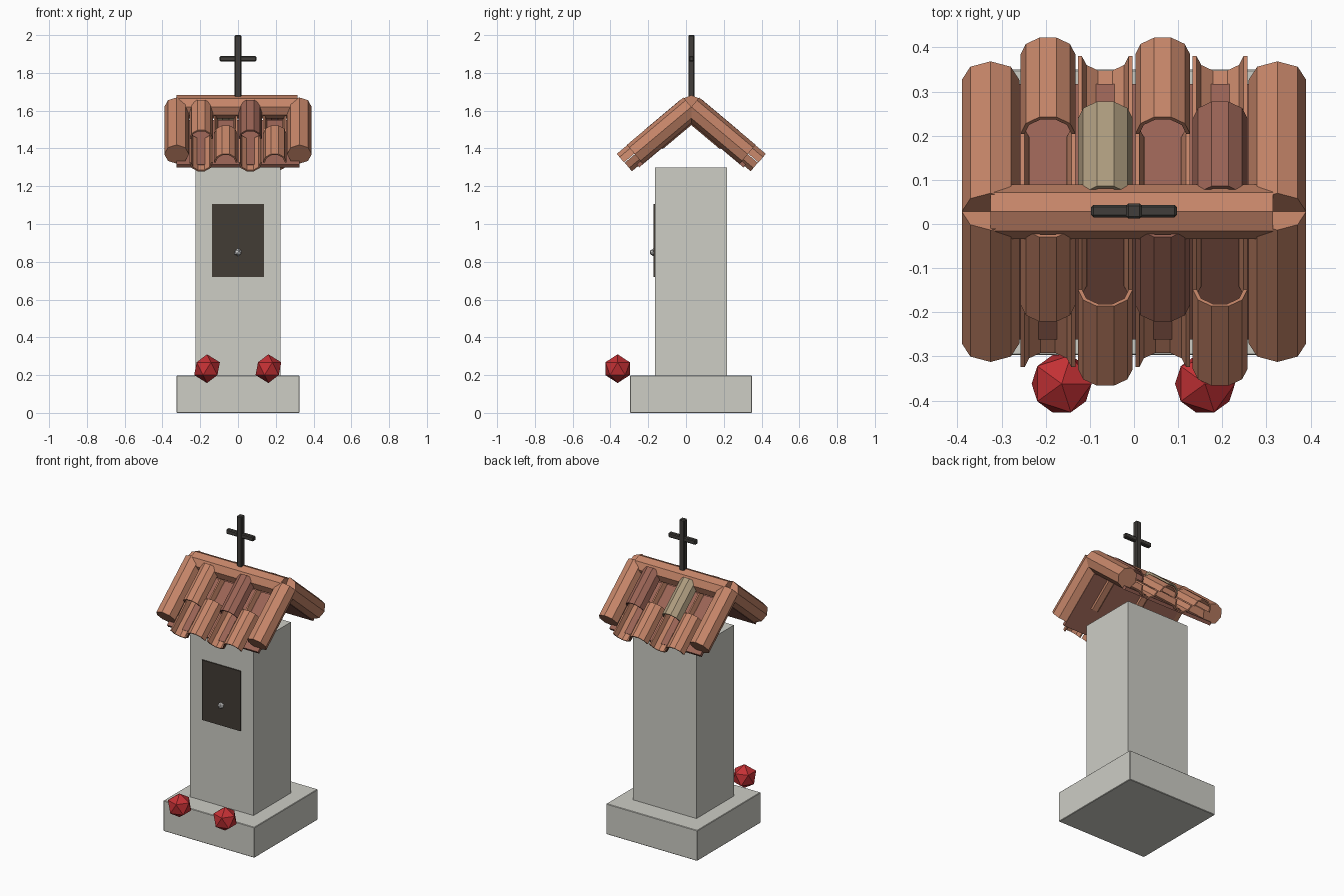
import bpy, bmesh
from math import radians, cos, sin, pi
from mathutils import Matrix, Vector

cube = bpy.data.objects.get("Cube")
if cube:
    bpy.data.objects.remove(cube, do_unlink=True)


def material(name, r, g, b):
    m = bpy.data.materials.new(name)
    m.use_nodes = True
    m.diffuse_color = (r, g, b, 1)
    bsdf = m.node_tree.nodes["Principled BSDF"]
    bsdf.inputs["Base Color"].default_value = (r, g, b, 1)
    bsdf.inputs["Roughness"].default_value = 0.8
    return m


STONE = material("pale stone", 0.61, 0.61, 0.56)
CLAY = material("terracotta", 0.56, 0.235, 0.14)
DARK_CLAY = material("dark clay", 0.32, 0.125, 0.09)
BEIGE = material("weathered clay", 0.42, 0.33, 0.21)
IRON = material("dark iron", 0.052, 0.048, 0.043)
DOOR = material("dark door", 0.055, 0.045, 0.036)
RED = material("red glass", 0.55, 0.03, 0.035)
METAL = material("light metal", 0.6, 0.6, 0.6)


def finish(name, bm, mat):
    bmesh.ops.recalc_face_normals(bm, faces=bm.faces)
    mesh = bpy.data.meshes.new(name)
    bm.to_mesh(mesh)
    bm.free()
    mesh.materials.append(mat)
    obj = bpy.data.objects.new(name, mesh)
    bpy.context.collection.objects.link(obj)
    return obj


def box(name, lo, hi, mat, bevel=0.0, frame=Matrix()):
    lo, hi = Vector(lo), Vector(hi)
    bm = bmesh.new()
    bmesh.ops.create_cube(bm, size=1)
    bmesh.ops.scale(bm, vec=hi - lo, verts=bm.verts)
    bmesh.ops.translate(bm, vec=(lo + hi) / 2, verts=bm.verts)
    if bevel:
        bmesh.ops.bevel(bm, geom=bm.edges[:], offset=bevel, segments=1, affect='EDGES')
    bm.transform(frame)
    return finish(name, bm, mat)


def ball(name, centre, radius, mat):
    bm = bmesh.new()
    bmesh.ops.create_icosphere(bm, subdivisions=1, radius=radius,
                               matrix=Matrix.Translation(centre))
    return finish(name, bm, mat)


def prism(name, profile, start, end, frame, mat):
    """Extrude an (across, height) outline down the slope."""
    bm = bmesh.new()
    face = bm.faces.new([bm.verts.new((x, -start, h)) for x, h in profile])
    ext = bmesh.ops.extrude_face_region(bm, geom=[face])
    moved = [v for v in ext["geom"] if isinstance(v, bmesh.types.BMVert)]
    bmesh.ops.translate(bm, vec=(0, start - end, 0), verts=moved)
    bm.transform(frame)
    return finish(name, bm, mat)


def octagon(x, r):
    return [(x + r * sin(i * pi / 4), r * cos(i * pi / 4)) for i in range(8)]


def half_tile(x, h, up, r=0.062, thick=0.009, steps=5):
    arc = [(cos(i * pi / steps), up * sin(i * pi / steps)) for i in range(steps + 1)]
    outer = [(x + r * c, h + r * s) for c, s in arc]
    inner = [(x + (r - thick) * c, h + (r - thick) * s) for c, s in reversed(arc)]
    return outer + inner


# Plinth, pillar and door
box("plinth", (-0.325, -0.297, 0), (0.325, 0.35, 0.197), STONE, 0.003)
box("pillar", (-0.226, -0.165, 0.19), (0.226, 0.216, 1.3), STONE)
box("door", (-0.137, -0.172, 0.72), (0.137, -0.163, 1.107), DOOR)
ball("door_knob", (0, -0.172, 0.85), 0.021, METAL)

# Lanterns in front of the pillar
for side, x in (("right", -0.164), ("left", 0.161)):
    ball(side + "_lantern", (x, -0.362, 0.234), 0.076, RED)

# Roof slopes, one turned half round from the other
ridge = Matrix.Translation((0, 0.028, 1.62))
tilt = Matrix.Rotation(radians(40), 4, 'X')
slopes = {
    "front": (ridge @ tilt, CLAY, DARK_CLAY),
    "back": (ridge @ Matrix.Rotation(pi, 4, 'Z') @ tilt, DARK_CLAY, BEIGE),
}
for side, (frame, first, second) in slopes.items():
    box(side + "_roof_board", (-0.325, -0.417, -0.068), (0.325, -0.05, -0.047),
        DARK_CLAY, frame=frame)
    for x in (-0.325, 0.325):
        prism(side + "_edge_tile", octagon(x, 0.065), 0, 0.39, frame, CLAY)
    for x, mat in ((-0.195, first), (0.065, second)):
        prism(side + "_lower_pan_tile", half_tile(x, 0, -1), 0.2, 0.46, frame, CLAY)
        prism(side + "_upper_cover_tile", half_tile(x, 0.007, 1), 0.02, 0.27, frame, mat)
    for x in (-0.065, 0.195):
        prism(side + "_upper_pan_tile", half_tile(x, -0.015, -1), 0.05, 0.26, frame, CLAY)
        prism(side + "_lower_cover_tile", half_tile(x, 0.004, 1), 0.227, 0.462, frame, CLAY)

# Ridge tile along the top
prism("ridge_tile", octagon(0, 0.062), -0.315, 0.325,
      ridge @ Matrix.Rotation(-pi / 2, 4, 'Z'), CLAY)

# Cross
box("cross_post", (-0.018, 0.012, 1.62), (0.018, 0.046, 2.0), IRON, 0.005)
box("cross_arm", (-0.097, 0.015, 1.86), (0.097, 0.043, 1.89), IRON, 0.005)
